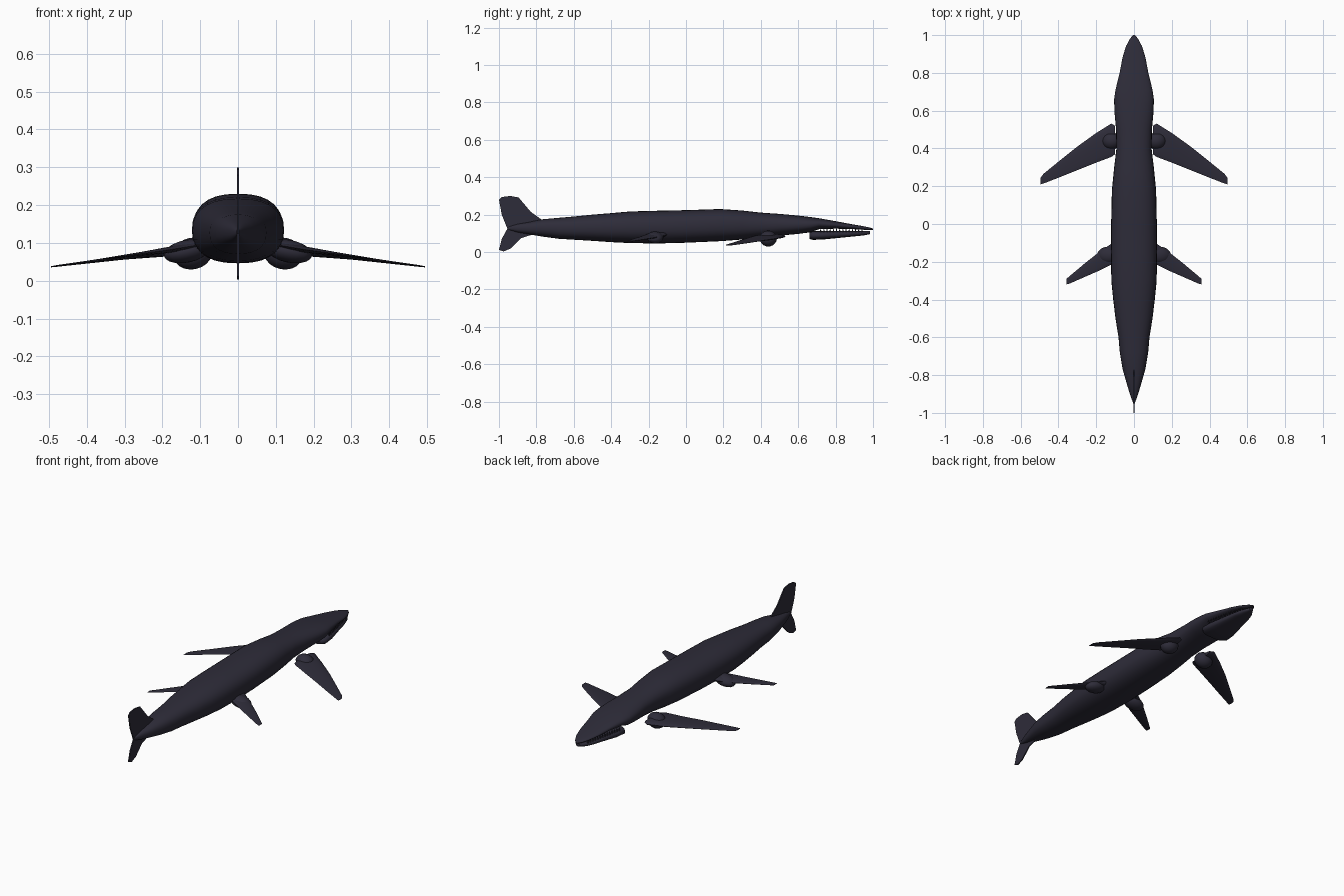
import bpy, bmesh, math
from mathutils import Matrix, Vector

cube = bpy.data.objects.get("Cube")
if cube:
    bpy.data.objects.remove(cube, do_unlink=True)

skin = bpy.data.materials.new("dark slate skin")
skin.use_nodes = True
COLOR = (0.027, 0.025, 0.041, 1)
skin.diffuse_color = COLOR
skin.node_tree.nodes["Principled BSDF"].inputs["Base Color"].default_value = COLOR


def finish(name, bm, angle=50):
    bmesh.ops.recalc_face_normals(bm, faces=bm.faces)
    mesh = bpy.data.meshes.new(name)
    bm.to_mesh(mesh)
    bm.free()
    mesh.materials.append(skin)
    obj = bpy.data.objects.new(name, mesh)
    bpy.context.collection.objects.link(obj)
    bpy.ops.object.select_all(action="DESELECT")
    obj.select_set(True)
    bpy.context.view_layer.objects.active = obj
    bpy.ops.object.shade_smooth_by_angle(angle=math.radians(angle))
    return obj


def loft(name, rings, angle=50):
    bm = bmesh.new()
    rows = [[bm.verts.new(p) for p in ring] for ring in rings]
    n = len(rows[0])
    for a, b in zip(rows, rows[1:]):
        for i in range(n):
            j = (i + 1) % n
            bm.faces.new((a[i], a[j], b[j], b[i]))
    bm.faces.new(rows[0])
    bm.faces.new(rows[-1])
    return finish(name, bm, angle)


def oval(y, half, low, high, power=2.4, n=28):
    """Rounded-box cross-section standing across the body."""
    ring = []
    for i in range(n):
        c, s = math.cos(math.tau * i / n), math.sin(math.tau * i / n)
        x = math.copysign(abs(c) ** (2 / power), c) * half
        z = math.copysign(abs(s) ** (2 / power), s) * (high - low) / 2
        ring.append((x, y, (low + high) / 2 + z))
    return ring


# Body and upper skull: y, half width, underside, back
body = [
    (-0.95, 0.004, 0.12, 0.135), (-0.9, 0.022, 0.105, 0.15),
    (-0.84, 0.04, 0.095, 0.16), (-0.77, 0.06, 0.083, 0.175),
    (-0.68, 0.075, 0.071, 0.183), (-0.6, 0.082, 0.066, 0.19),
    (-0.5, 0.098, 0.06, 0.2), (-0.4, 0.11, 0.053, 0.208),
    (-0.3, 0.12, 0.048, 0.217), (-0.15, 0.122, 0.046, 0.221),
    (0, 0.121, 0.05, 0.224), (0.18, 0.117, 0.058, 0.23),
    (0.3, 0.105, 0.067, 0.222), (0.4, 0.093, 0.078, 0.211),
    (0.5, 0.095, 0.088, 0.204), (0.6, 0.104, 0.097, 0.195),
    (0.66, 0.105, 0.105, 0.188), (0.71, 0.098, 0.122, 0.181),
    (0.8, 0.076, 0.125, 0.165), (0.88, 0.061, 0.123, 0.15),
    (0.94, 0.043, 0.12, 0.14), (0.98, 0.022, 0.117, 0.132),
    (1.0, 0.005, 0.118, 0.126)]
loft("body", [oval(*row) for row in body])

# Lower jaw
jaw = [(0.66, 0.07, 0.07, 0.105), (0.68, 0.088, 0.065, 0.112),
       (0.74, 0.084, 0.068, 0.113), (0.82, 0.066, 0.076, 0.113),
       (0.9, 0.05, 0.084, 0.112), (0.95, 0.034, 0.089, 0.112),
       (0.985, 0.012, 0.096, 0.114)]
loft("lower_jaw", [oval(*row, power=2.8, n=20) for row in jaw])

# Teeth bridging the narrow mouth gap
bm = bmesh.new()
for side in (-1, 1):
    for i in range(14):
        t = i / 13
        spot = Vector((side * (0.078 - 0.046 * t), 0.72 + 0.22 * t, 0.117))
        bmesh.ops.create_cone(bm, cap_ends=True, segments=5, radius1=0.005,
                              radius2=0.001, depth=0.02,
                              matrix=Matrix.Translation(spot))
finish("teeth", bm, 30)

# Upright tail fluke
outline = [(-0.76, 0.165), (-0.83, 0.215), (-0.895, 0.292), (-0.94, 0.3),
           (-0.985, 0.294), (-1.0, 0.28), (-0.985, 0.2), (-0.955, 0.125),
           (-0.985, 0.07), (-1.0, 0.012), (-0.975, 0.003), (-0.935, 0.02),
           (-0.88, 0.075), (-0.8, 0.1)]
bm = bmesh.new()
face = bm.faces.new([bm.verts.new((-0.003, y, z)) for y, z in outline])
out = bmesh.ops.extrude_face_region(bm, geom=[face])
for v in out["geom"]:
    if isinstance(v, bmesh.types.BMVert):
        v.co.x = 0.003
finish("tail_fluke", bm, 30)


def flipper(name, side, sections):
    """Blade from x, leading y, trailing y, height, half thickness."""
    rings = []
    for x, lead, trail, z, thick in sections:
        ring = []
        for i in range(16):
            a = math.tau * i / 16
            y = (lead + trail) / 2 + math.cos(a) * (lead - trail) / 2
            bulge = math.sin(a) * thick * (0.7 + 0.3 * math.cos(a))
            ring.append((side * x, y, z + bulge))
        rings.append(ring)
    loft(name, rings)


def joint(name, side, centre, radii, tilt):
    bm = bmesh.new()
    place = (Matrix.Translation((side * centre[0], centre[1], centre[2]))
             @ Matrix.Rotation(side * tilt, 4, "Y") @ Matrix.Diagonal((*radii, 1)))
    bmesh.ops.create_uvsphere(bm, u_segments=16, v_segments=10, radius=1, matrix=place)
    finish(name, bm)


fore = [(0.1, 0.52, 0.37, 0.085, 0.012), (0.12, 0.532, 0.355, 0.084, 0.016),
        (0.2, 0.482, 0.325, 0.073, 0.013), (0.3, 0.41, 0.285, 0.062, 0.008),
        (0.4, 0.33, 0.245, 0.049, 0.005), (0.48, 0.265, 0.214, 0.039, 0.003),
        (0.494, 0.245, 0.21, 0.037, 0.002)]
hind = [(0.08, -0.09, -0.2, 0.1, 0.018), (0.12, -0.105, -0.215, 0.092, 0.018),
        (0.18, -0.145, -0.245, 0.082, 0.011), (0.26, -0.208, -0.28, 0.071, 0.006),
        (0.34, -0.275, -0.315, 0.06, 0.003), (0.357, -0.29, -0.32, 0.058, 0.002)]
for label, side in (("left", 1), ("right", -1)):
    flipper("front_flipper_" + label, side, fore)
    flipper("rear_flipper_" + label, side, hind)
    joint("shoulder_" + label, side, (0.12, 0.44, 0.072), (0.052, 0.046, 0.042), 0.2)
    joint("hip_" + label, side, (0.135, -0.165, 0.078), (0.062, 0.045, 0.03), 0.2)
